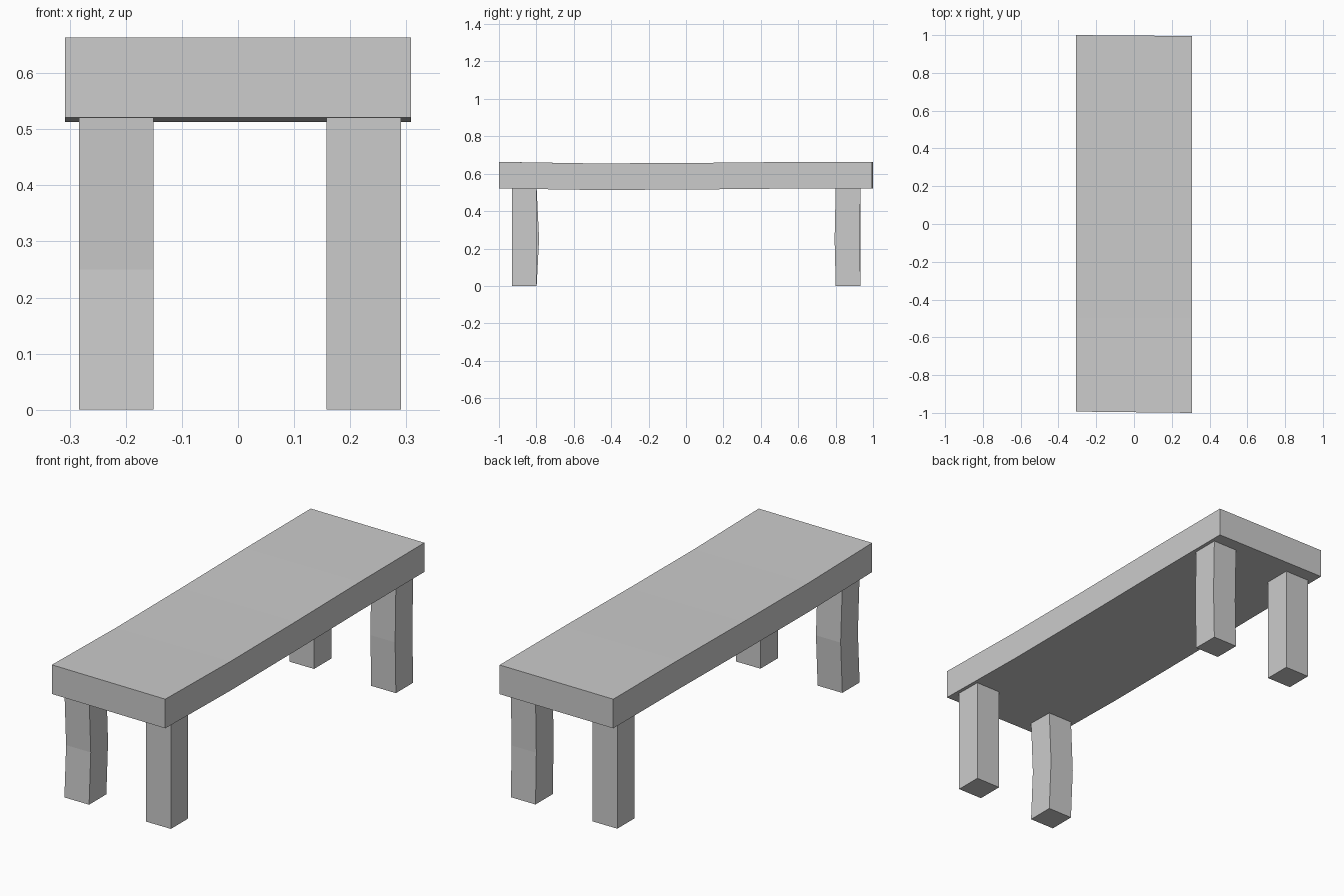
import bpy

old = bpy.data.objects.get("Cube")
if old:
    bpy.data.objects.remove(old, do_unlink=True)

grey = bpy.data.materials.new("light_grey")
grey.use_nodes = True
colour = (0.6, 0.6, 0.6, 1)
grey.diffuse_color = colour
grey.node_tree.nodes["Principled BSDF"].inputs["Base Color"].default_value = colour


def loft(name, rings):
    """Join four-cornered rings into a closed solid."""
    verts = [v for ring in rings for v in ring]
    last = len(verts) - 4
    faces = [(3, 2, 1, 0), tuple(range(last, last + 4))]
    for r in range(len(rings) - 1):
        for i in range(4):
            j = (i + 1) % 4
            faces.append((r * 4 + i, r * 4 + j, r * 4 + 4 + j, r * 4 + 4 + i))
    mesh = bpy.data.meshes.new(name)
    mesh.from_pydata(verts, [], faces)
    mesh.materials.append(grey)
    obj = bpy.data.objects.new(name, mesh)
    bpy.context.collection.objects.link(obj)


# Seat: a plank that sags slightly, with ends a little out of square
W = 0.308
sections = [(-0.993, -1.0, 0), (-0.5, -0.5, -0.008), (0, 0, -0.006),
            (0.5, 0.5, -0.001), (1.0, 0.995, 0)]
loft("seat", [[(-W, yr, 0.521 + s), (-W, yr, 0.663 + s),
               (W, yl, 0.663 + s), (W, yl, 0.521 + s)]
              for yr, yl, s in sections])

# Legs: square posts, two of them bowed along the seat
H = 0.0665
for name, x, y, bow in [("front_right_leg", -0.217, -0.865, 0.013),
                        ("front_left_leg", 0.224, -0.865, 0),
                        ("back_right_leg", -0.217, 0.867, 0),
                        ("back_left_leg", 0.224, 0.867, -0.006)]:
    loft(name, [[(x - H, y + b - H, z), (x + H, y + b - H, z),
                 (x + H, y + b + H, z), (x - H, y + b + H, z)]
                for z, b in [(0, 0), (0.25, bow), (0.522, 0)]])
